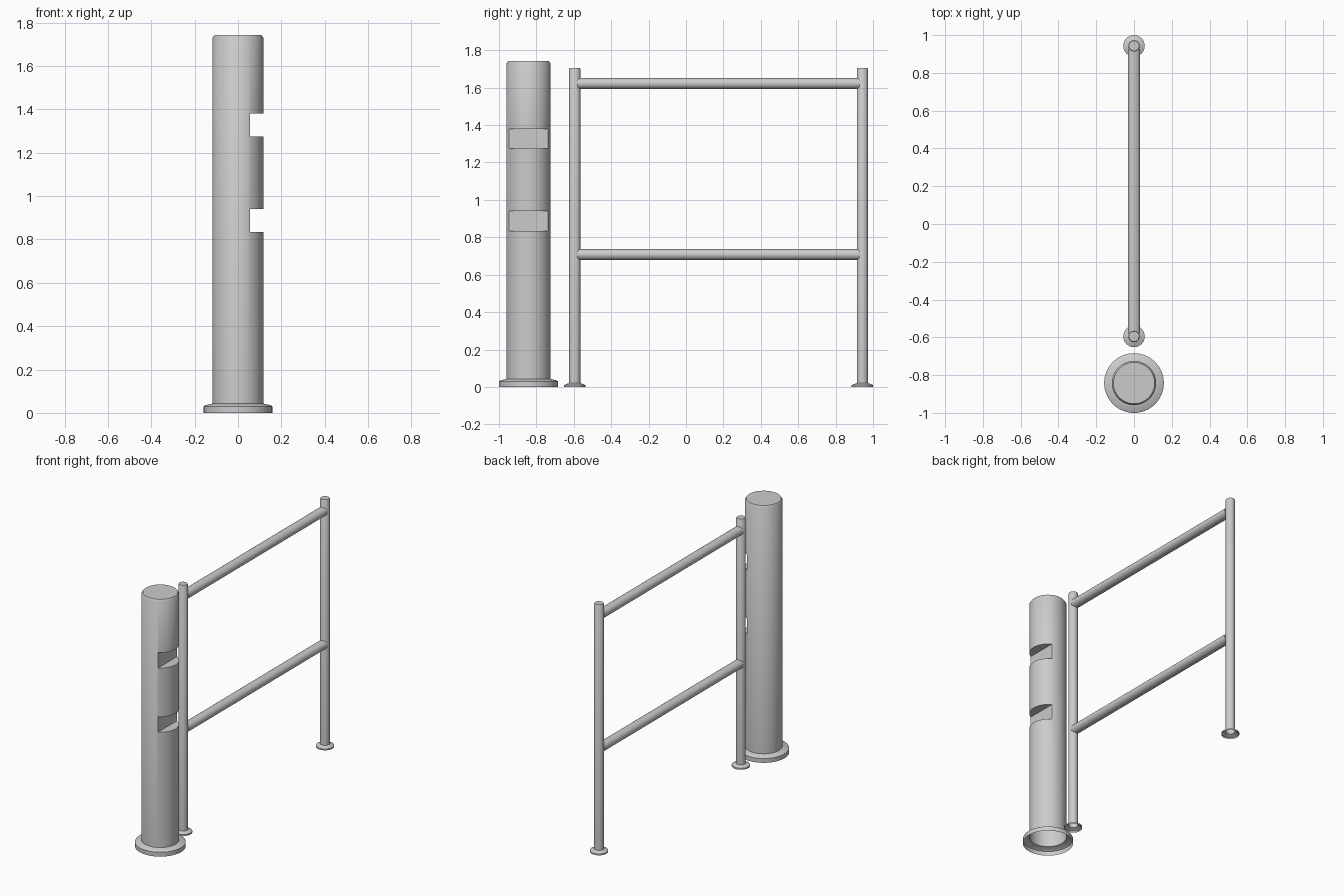
import bpy, bmesh, math
from mathutils import Matrix

if "Cube" in bpy.data.objects:
    bpy.data.objects.remove(bpy.data.objects["Cube"])


def add_object(name, bm, loc=(0, 0, 0)):
    bmesh.ops.recalc_face_normals(bm, faces=bm.faces)
    me = bpy.data.meshes.new(name)
    bm.to_mesh(me)
    bm.free()
    ob = bpy.data.objects.new(name, me)
    ob.location = loc
    bpy.context.collection.objects.link(ob)
    return ob


def activate(ob):
    bpy.ops.object.select_all(action='DESELECT')
    ob.select_set(True)
    bpy.context.view_layer.objects.active = ob


def smooth(ob):
    activate(ob)
    bpy.ops.object.shade_smooth_by_angle(angle=math.radians(35))


def lathe(name, profile, sides, loc, bottom=False):
    """Turn an (r, z) profile around z; top is capped, bottom is optional."""
    bm = bmesh.new()
    rings = []
    for r, z in profile:
        rings.append([bm.verts.new((r * math.cos(2 * math.pi * i / sides),
                                    r * math.sin(2 * math.pi * i / sides), z))
                      for i in range(sides)])
    for a, b in zip(rings, rings[1:]):
        for i in range(sides):
            j = (i + 1) % sides
            bm.faces.new((a[i], a[j], b[j], b[i]))
    bm.faces.new(rings[-1])
    if bottom:
        bm.faces.new(rings[0])
    return add_object(name, bm, loc)


# Large bollard with flanged foot
post = lathe("bollard", [(0.158, 0), (0.158, 0.03), (0.15, 0.035), (0.117, 0.043),
                         (0.117, 1.73), (0.109, 1.742)], 64, (0, -0.842, 0), True)

# Notches cut into the right side
for z in (0.887, 1.327):
    bm = bmesh.new()
    bmesh.ops.create_cube(bm, size=1, matrix=Matrix.Diagonal((0.2, 0.4, 0.106, 1)))
    cutter = add_object("notch_cutter", bm, (0.155, -0.842, z))
    cutter.hide_render = True
    mod = post.modifiers.new("notch", 'BOOLEAN')
    mod.operation = 'DIFFERENCE'
    mod.solver = 'EXACT'
    mod.object = cutter
    activate(post)
    bpy.ops.object.modifier_apply(modifier=mod.name)
    bpy.data.objects.remove(cutter)

# Open underside of the bollard
bm = bmesh.new()
bm.from_mesh(post.data)
under = [f for f in bm.faces if all(v.co.z < 0.001 for v in f.verts)]
bmesh.ops.delete(bm, geom=under, context='FACES_ONLY')
bm.to_mesh(post.data)
bm.free()
smooth(post)

# Thin fence posts with small feet
for name, y in (("front_post", -0.595), ("back_post", 0.943)):
    smooth(lathe(name, [(0.057, 0), (0.057, 0.01), (0.03, 0.021),
                        (0.03, 1.7), (0.027, 1.705)], 32, (0, y, 0)))

# Horizontal rails, slightly wider than the posts
for name, z in (("lower_rail", 0.708), ("upper_rail", 1.622)):
    bm = bmesh.new()
    bmesh.ops.create_cone(bm, cap_ends=True, segments=32, radius1=0.03, radius2=0.03,
                          depth=1.506, matrix=Matrix.Rotation(math.pi / 2, 4, 'X'))
    bmesh.ops.scale(bm, vec=(1.1, 1, 1), verts=bm.verts)
    smooth(add_object(name, bm, (0, 0.174, z)))
